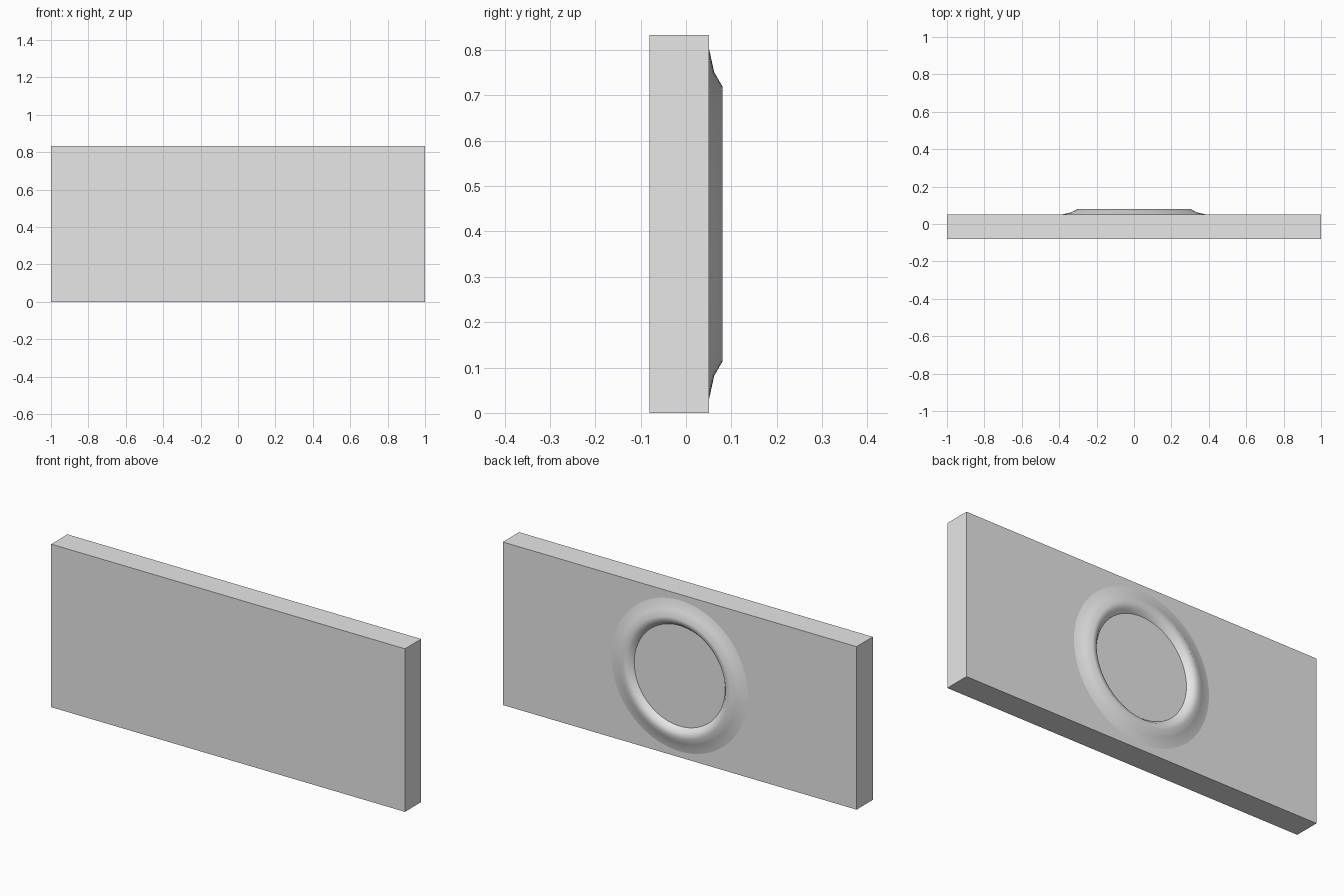
import bpy, bmesh, math
from mathutils import Matrix, Vector

cube = bpy.data.objects.get("Cube")
if cube:
    bpy.data.objects.remove(cube, do_unlink=True)

grey = bpy.data.materials.new("light grey")
grey.use_nodes = True
grey.diffuse_color = (0.8, 0.8, 0.8, 1)
grey.node_tree.nodes["Principled BSDF"].inputs["Base Color"].default_value = (0.8, 0.8, 0.8, 1)

HEIGHT, FRONT, BACK = 0.833, -0.08, 0.051


def add_object(name, bm):
    bmesh.ops.recalc_face_normals(bm, faces=bm.faces)
    mesh = bpy.data.meshes.new(name)
    bm.to_mesh(mesh)
    bm.free()
    mesh.materials.append(grey)
    obj = bpy.data.objects.new(name, mesh)
    bpy.context.collection.objects.link(obj)
    return obj


# Flat rectangular slab
bm = bmesh.new()
bmesh.ops.create_cube(bm, size=1)
bmesh.ops.scale(bm, vec=(2, BACK - FRONT, HEIGHT), verts=bm.verts)
bmesh.ops.translate(bm, vec=(0, (FRONT + BACK) / 2, HEIGHT / 2), verts=bm.verts)
add_object("slab", bm)

# Raised ring on the back: (radius, y) profile spun around the y axis
profile = [(0.386, BACK), (0.335, 0.062), (0.304, 0.08),
           (0.275, 0.073), (0.257, BACK), (0.255, BACK - 0.003)]
bm = bmesh.new()
verts = [bm.verts.new((r, y, 0)) for r, y in profile]
edges = [bm.edges.new(pair) for pair in zip(verts, verts[1:])]
bmesh.ops.spin(bm, geom=verts + edges, cent=(0, 0, 0), axis=(0, 1, 0),
               angle=math.tau, steps=64, use_merge=True)
bmesh.ops.remove_doubles(bm, verts=bm.verts, dist=0.0005)
bmesh.ops.translate(bm, vec=(0, 0, HEIGHT / 2), verts=bm.verts)
# Outward faces point towards the back
ring = add_object("back_ring", bm)
if sum(p.normal.y * p.area for p in ring.data.polygons) < 0:
    ring.data.flip_normals()
for p in ring.data.polygons:
    p.use_smooth = True
